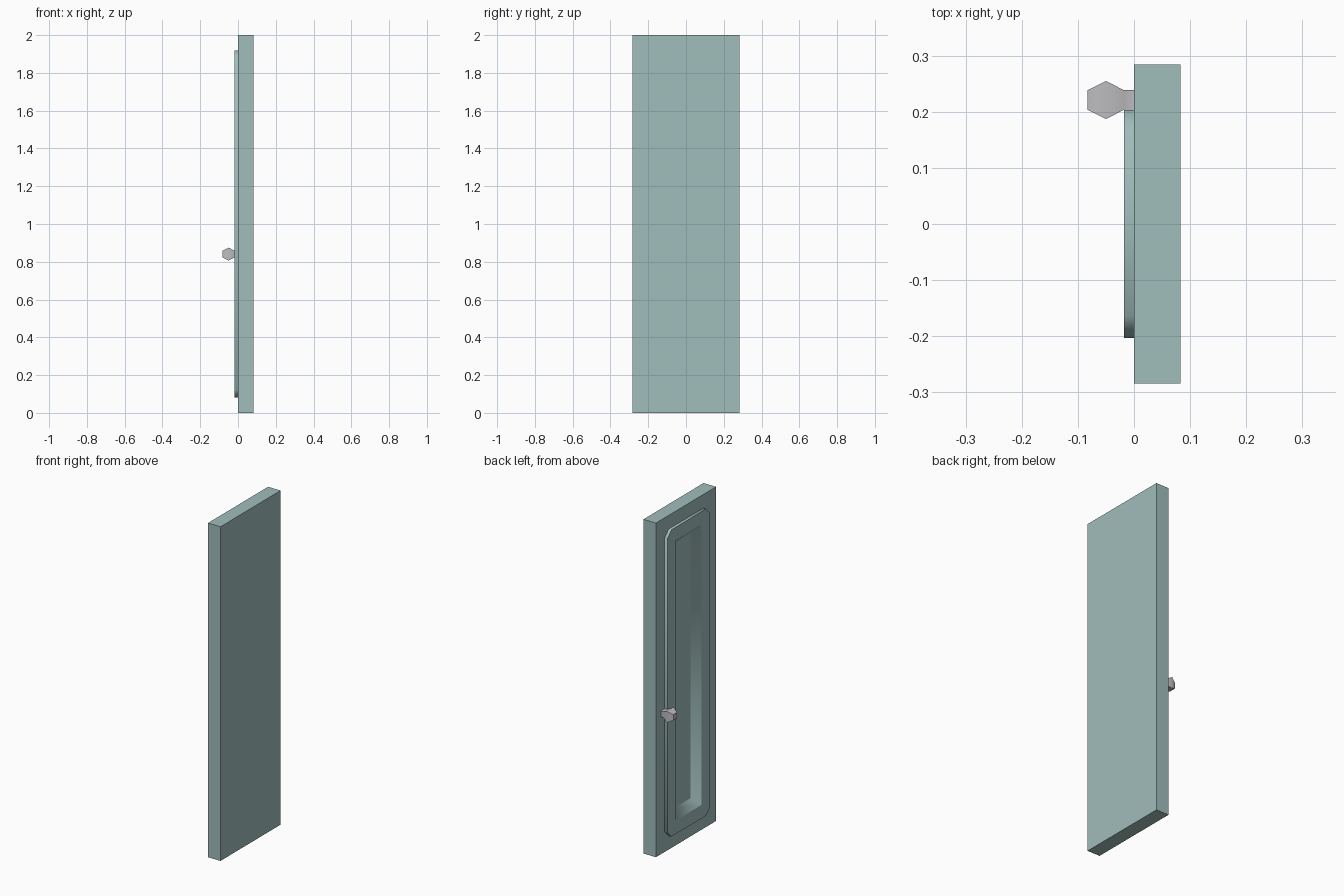
import bpy, bmesh, math

if "Cube" in bpy.data.objects:
    bpy.data.objects.remove(bpy.data.objects["Cube"], do_unlink=True)


def make_material(name, rgb):
    mat = bpy.data.materials.new(name)
    mat.use_nodes = True
    color = (*rgb, 1)
    mat.diffuse_color = color
    mat.node_tree.nodes["Principled BSDF"].inputs["Base Color"].default_value = color
    return mat


def finish(bm, name, mat):
    mesh = bpy.data.meshes.new(name)
    bm.to_mesh(mesh)
    bm.free()
    mesh.materials.append(mat)
    obj = bpy.data.objects.new(name, mesh)
    bpy.context.collection.objects.link(obj)
    return obj


def rect(bm, x, half_y, half_z, cy=0, cz=1):
    return [bm.verts.new((x, cy + sy * half_y, cz + sz * half_z))
            for sy, sz in ((-1, -1), (1, -1), (1, 1), (-1, 1))]


def bridge(bm, a, b):
    n = len(a)
    for i in range(n):
        j = (i + 1) % n
        bm.faces.new((a[i], a[j], b[j], b[i]))


teal = make_material("muted teal", (0.35, 0.51, 0.50))
grey = make_material("metal grey", (0.51, 0.51, 0.53))

HALF_Y, THICK = 0.284, 0.083
IN_Y, IN_Z = 0.122, 0.837      # recess opening
OUT_Y, OUT_Z = 0.203, 0.918    # raised frame
FRONT, FLOOR, CHAMFER = -0.018, 0.025, 0.04
SLOPE = 0.045                  # how far the recess sides lean inward

# Door slab, open where the recess sinks in
bm = bmesh.new()
back = rect(bm, THICK, HALF_Y, 1)
face = rect(bm, 0, HALF_Y, 1)
hole = rect(bm, 0, IN_Y, IN_Z)
bm.faces.new(back)
bridge(bm, back, face)
bridge(bm, face, hole)
bmesh.ops.recalc_face_normals(bm, faces=bm.faces)
bm.normal_update()
if max(bm.faces, key=lambda f: f.calc_center_median().x).normal.x < 0:
    bmesh.ops.reverse_faces(bm, faces=bm.faces)
finish(bm, "door_slab", teal)


# Raised frame with clipped corners, sloping down into the recess
def clipped_rect(bm, x):
    y, z, c = OUT_Y, OUT_Z, CHAMFER
    points = ((-y, c - z), (c - y, -z), (y - c, -z), (y, c - z),
              (y, z - c), (y - c, z), (c - y, z), (-y, z - c))
    return [bm.verts.new((x, py, 1 + pz)) for py, pz in points]


bm = bmesh.new()
outer_base = clipped_rect(bm, 0)
outer = clipped_rect(bm, FRONT)
inner = rect(bm, FRONT, IN_Y, IN_Z)
floor = rect(bm, FLOOR, IN_Y - SLOPE, IN_Z - SLOPE)
bridge(bm, outer_base, outer)
for i in range(4):
    a, b, c = outer[2 * i], outer[2 * i + 1], outer[(2 * i + 2) % 8]
    bm.faces.new((a, b, inner[i]))
    bm.faces.new((b, c, inner[(i + 1) % 4], inner[i]))
bridge(bm, inner, floor)
bm.faces.new(floor)
bmesh.ops.recalc_face_normals(bm, faces=bm.faces)
bm.normal_update()
if min(bm.faces, key=lambda f: f.calc_center_median().x).normal.x > 0:
    bmesh.ops.reverse_faces(bm, faces=bm.faces)
bm.normal_update()
for f in bm.faces:
    f.smooth = True
for e in bm.edges:
    flat = [abs(f.normal.x) > 0.9 for f in e.link_faces]
    e.smooth = not (any(flat) and not all(flat))
finish(bm, "raised_frame", teal)

# Square knob: stem, swelling middle, narrow cap
bm = bmesh.new()
profile = ((0.0, 0.0175), (FRONT, 0.0175), (-0.05, 0.034), (-THICK, 0.0175))
rings = [rect(bm, x, r, r, 0.221, 0.841) for x, r in profile]
for a, b in zip(rings, rings[1:]):
    bridge(bm, a, b)
bm.faces.new(rings[0])
bm.faces.new(rings[-1])
bmesh.ops.recalc_face_normals(bm, faces=bm.faces)
knob = finish(bm, "knob", grey)
bpy.ops.object.select_all(action="DESELECT")
knob.select_set(True)
bpy.context.view_layer.objects.active = knob
bpy.ops.object.shade_smooth_by_angle(angle=math.radians(58))
